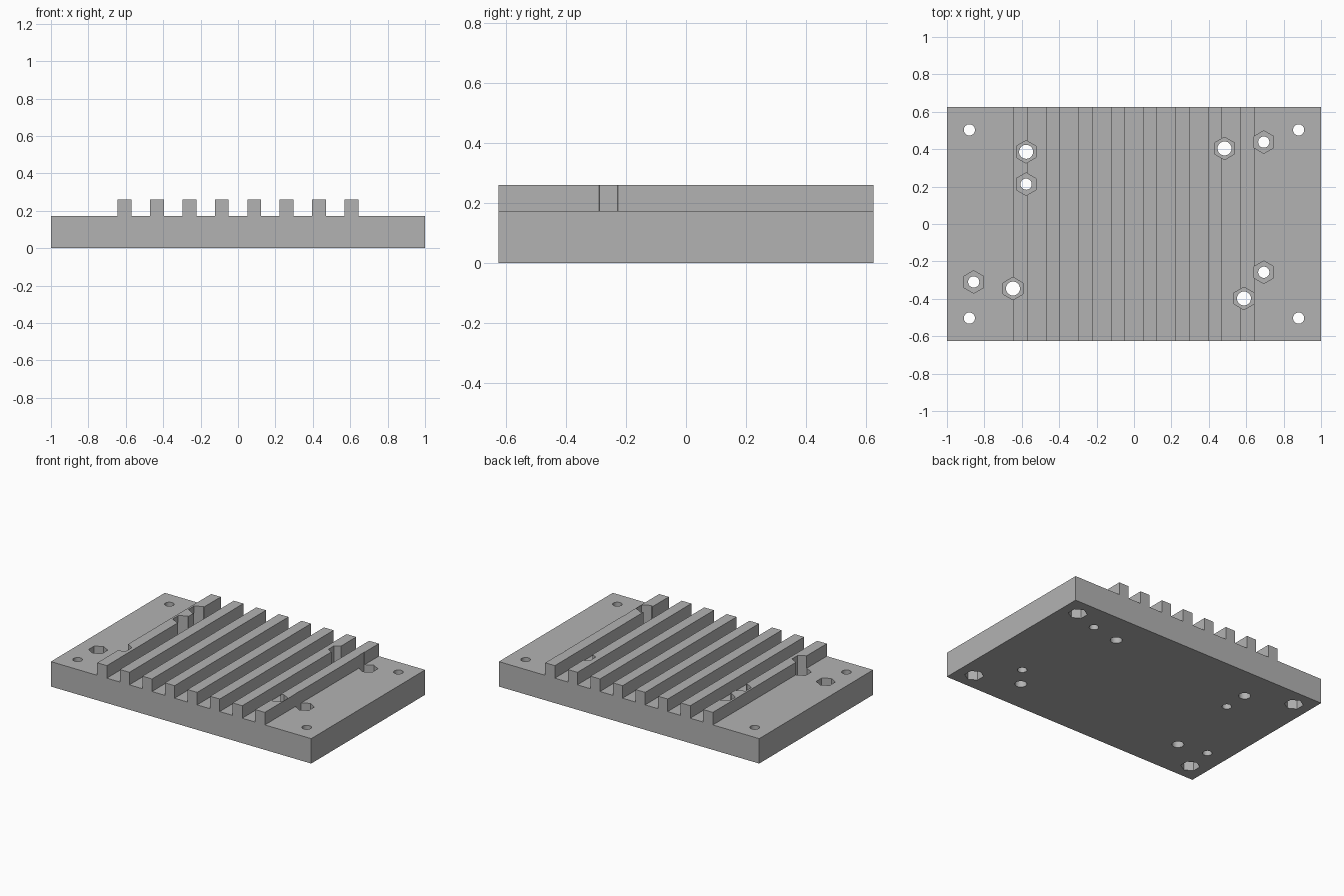
import bpy
import bmesh
import math
from mathutils import Matrix

cube = bpy.data.objects.get("Cube")
if cube:
    bpy.data.objects.remove(cube, do_unlink=True)

HALF_X, HALF_Y = 1.0, 0.625
PLATE_H, TOP = 0.173, 0.26
FIN_W, PITCH, FINS = 0.074, 0.1734, 8
HEX_R, POCKET = 0.0605, 0.1
SMALL, LARGE = 0.03, 0.0375

# Corner mounting holes, with nut pockets underneath
corners = [(sx * 0.88, sy * 0.503) for sx in (-1, 1) for sy in (-1, 1)]
# Holes with nut pockets on top: x, y, drill radius
nuts = [
    (-0.577, 0.386, LARGE), (-0.577, 0.213, SMALL),
    (0.484, 0.404, LARGE), (0.694, 0.438, SMALL),
    (0.694, -0.258, SMALL), (0.588, -0.398, LARGE),
    (-0.857, -0.31, SMALL), (-0.647, -0.345, LARGE),
]

grey = bpy.data.materials.new("mid grey")
grey.use_nodes = True
colour = (0.45, 0.45, 0.45, 1)
grey.diffuse_color = colour
grey.node_tree.nodes["Principled BSDF"].inputs["Base Color"].default_value = colour


def make_object(name, bm):
    bmesh.ops.recalc_face_normals(bm, faces=bm.faces)
    mesh = bpy.data.meshes.new(name)
    bm.to_mesh(mesh)
    bm.free()
    mesh.materials.append(grey)
    obj = bpy.data.objects.new(name, mesh)
    bpy.context.collection.objects.link(obj)
    return obj


def add_prism(bm, x, y, z0, z1, radius, sides):
    # The quarter turn puts a corner on the y axis
    place = Matrix.Translation((x, y, (z0 + z1) / 2)) @ Matrix.Rotation(math.pi / 2, 4, "Z")
    start = len(bm.verts)
    bmesh.ops.create_cone(bm, cap_ends=True, segments=sides, radius1=radius,
                          radius2=radius, depth=z1 - z0)
    bm.verts.ensure_lookup_table()
    new = bm.verts[start:]
    # Make sure a vertex starts on the local x axis before placing
    angle = math.atan2(new[0].co.y, new[0].co.x)
    bmesh.ops.transform(bm, matrix=place @ Matrix.Rotation(-angle, 4, "Z"), verts=new)


def cut(target, cutter):
    cutter.hide_render = True
    mod = target.modifiers.new(cutter.name, "BOOLEAN")
    mod.operation = "DIFFERENCE"
    mod.solver = "EXACT"
    mod.object = cutter
    bpy.ops.object.select_all(action="DESELECT")
    bpy.context.view_layer.objects.active = target
    target.select_set(True)
    bpy.ops.object.modifier_apply(modifier=mod.name)
    bpy.data.objects.remove(cutter, do_unlink=True)


# Plate and fins as one extruded comb profile
profile = [(HALF_X, 0), (-HALF_X, 0), (-HALF_X, PLATE_H)][::-1]
comb = []
for i in range(FINS):
    x = (i - (FINS - 1) / 2) * PITCH
    a, b = x - FIN_W / 2, x + FIN_W / 2
    comb += [(a, PLATE_H), (a, TOP), (b, TOP), (b, PLATE_H)]
profile = [(HALF_X, 0), (-HALF_X, 0), (-HALF_X, PLATE_H)] + comb + [(HALF_X, PLATE_H)]
bm = bmesh.new()
face = bm.faces.new([bm.verts.new((x, -HALF_Y, z)) for x, z in profile])
side = bmesh.ops.extrude_face_region(bm, geom=[face])
moved = [v for v in side["geom"] if isinstance(v, bmesh.types.BMVert)]
bmesh.ops.translate(bm, verts=moved, vec=(0, 2 * HALF_Y, 0))
plate = make_object("finned_plate", bm)

# Hexagonal nut pockets, above and below
bm = bmesh.new()
for x, y, r in nuts:
    add_prism(bm, x, y, PLATE_H - POCKET, TOP + 0.1, HEX_R, 6)
for x, y in corners:
    add_prism(bm, x, y, -0.1, POCKET, HEX_R, 6)
cut(plate, make_object("nut_pockets", bm))

# Round through holes
bm = bmesh.new()
for x, y, r in nuts + [(x, y, SMALL) for x, y in corners]:
    add_prism(bm, x, y, -0.2, TOP + 0.2, r, 32)
cut(plate, make_object("drill_holes", bm))

bpy.ops.object.shade_smooth_by_angle(angle=math.radians(30))
